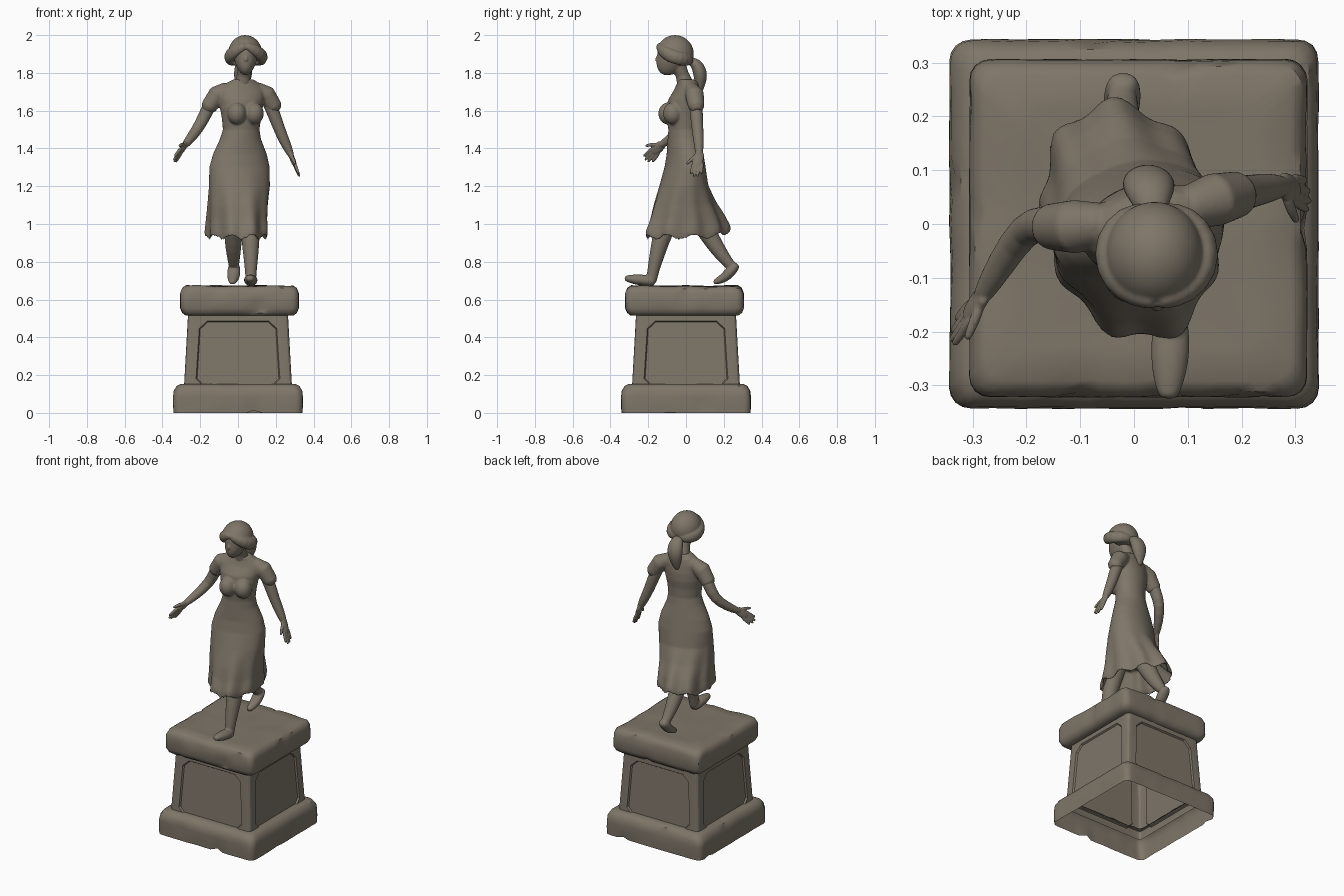
import bpy, bmesh, math, random
from mathutils import Vector, Matrix, noise

random.seed(4)
if "Cube" in bpy.data.objects:
    bpy.data.objects.remove(bpy.data.objects["Cube"], do_unlink=True)

stone = bpy.data.materials.new("weathered_stone")
stone.use_nodes = True
stone.diffuse_color = (0.21, 0.18, 0.14, 1)
stone.node_tree.nodes["Principled BSDF"].inputs["Base Color"].default_value = stone.diffuse_color
TWIST = Matrix.Rotation(math.radians(15), 3, 'Z')   # the whole body turns a little


def finish(name, bm, subsurf=0, voxel=0, smooth=0, angle=None):
    bmesh.ops.recalc_face_normals(bm, faces=bm.faces)
    mesh = bpy.data.meshes.new(name)
    bm.to_mesh(mesh)
    bm.free()
    mesh.materials.append(stone)
    mesh.polygons.foreach_set("use_smooth", [True] * len(mesh.polygons))
    ob = bpy.data.objects.new(name, mesh)
    bpy.context.collection.objects.link(ob)
    if subsurf:
        ob.modifiers.new("round", 'SUBSURF').levels = subsurf
        ob.modifiers["round"].render_levels = subsurf
    if voxel:
        m = ob.modifiers.new("merge", 'REMESH')
        m.mode, m.voxel_size, m.use_smooth_shade = 'VOXEL', voxel, True
    if smooth:
        m = ob.modifiers.new("soften", 'SMOOTH')
        m.iterations = smooth
    if angle:
        bpy.ops.object.select_all(action='DESELECT')
        ob.select_set(True)
        bpy.context.view_layer.objects.active = ob
        bpy.ops.object.shade_smooth_by_angle(angle=math.radians(angle))
    return ob


def loft(bm, rings, start=True, end=True):
    rows = [[bm.verts.new(p) for p in r] for r in rings]
    n = len(rows[0])
    for a, b in zip(rows, rows[1:]):
        for i in range(n):
            bm.faces.new((a[i], a[(i + 1) % n], b[(i + 1) % n], b[i]))
    if start:
        bm.faces.new(rows[0][::-1])
    if end:
        bm.faces.new(rows[-1])


def tube(bm, pts, ref, flat=1.0, n=10):
    """Round-ended limb through (x, y, z, radius); flat scales it along ref."""
    ref = Vector(ref)
    c = [Vector(p[:3]) for p in pts]
    rings = []
    for i, p in enumerate(pts):
        d = (c[min(i + 1, len(c) - 1)] - c[max(i - 1, 0)]).normalized()
        v = (ref - d * ref.dot(d)).normalized()
        u = d.cross(v)

        def ring(k, off):
            return [c[i] + d * off + p[3] * k * (u * math.cos(t) + v * flat * math.sin(t))
                    for t in (math.tau * j / n for j in range(n))]
        if i == 0:
            rings.append(ring(0.6, -0.6 * p[3]))
        rings.append(ring(1, 0))
        if i == len(pts) - 1:
            rings.append(ring(0.6, 0.6 * p[3]))
    loft(bm, rings)


def ball(bm, centre, size, n=24):
    m = Matrix.Translation(centre) @ Matrix.Diagonal((*size, 1))
    return bmesh.ops.create_uvsphere(bm, u_segments=n, v_segments=n // 2 + 4, radius=1, matrix=m)["verts"]


# Pedestal base and cap: worn rounded squares, open underneath
def rounded_square(half, radius, z, centre, side=14, corner=4):
    pts = []
    for q in range(4):
        turn = Matrix.Rotation(q * math.pi / 2, 3, 'Z')
        k = half - radius
        line = [Vector((half, -k + 2 * k * i / side, z)) for i in range(side)]
        arc = [Vector((k + radius * math.cos(a), k + radius * math.sin(a), z))
               for a in (math.pi / 2 * i / corner for i in range(corner))]
        pts += [turn @ p + Vector((*centre, 0)) for p in line + arc]
    return pts


def slab(name, profile, centre, radius, closed):
    bm = bmesh.new()
    rings = [rounded_square(h, min(radius, h * 0.4), z, centre) for h, z in profile]
    loft(bm, rings, False, closed)
    for v in bm.verts:
        wear = noise.noise(v.co * 7) * 0.007
        chip = max(0, noise.noise(v.co * 17 + Vector((3, 1, 5))) - 0.35) * 0.05
        flat = Vector((v.co.x, v.co.y, 0))
        v.co -= flat.normalized() * (chip + abs(wear))
        if v.co.z > 0.6:
            v.co.z += wear * 1.3
        elif v.co.z < 0.005:
            v.co.z += chip
    finish(name, bm, angle=38)


slab("pedestal_base", [(.342, 0), (.344, .04), (.344, .085), (.341, .115), (.325, .143),
                       (.305, .153), (.27, .153)], (0, 0), .04, False)
slab("pedestal_cap", [(.25, .515), (.285, .515), (.305, .53), (.315, .555), (.315, .6), (.314, .635),
                      (.304, .66), (.285, .672), (.22, .672), (.14, .67), (.06, .672)],
     (.008, -.008), .04, True)

# Pedestal shaft: tapered sides with recessed panels that have cut corners
bm = bmesh.new()
loft(bm, [[(h * x, h * y, z) for x, y in ((1, 1), (-1, 1), (-1, -1), (1, -1))]
          for h, z in ((.288, .1), (.264, .53))], False, False)
posts = [e for e in bm.edges if abs(e.verts[0].co.z - e.verts[1].co.z) > .1]
bmesh.ops.bevel(bm, geom=posts, offset=.02, segments=3, affect='EDGES', profile=.5)


def panels():
    return sorted(bm.faces, key=lambda f: -f.calc_area())[:4]


bmesh.ops.inset_individual(bm, faces=panels(), thickness=.06)
bmesh.ops.bevel(bm, geom=list({v for f in panels() for v in f.verts}), offset=.04, affect='VERTICES')
bmesh.ops.recalc_face_normals(bm, faces=bm.faces)
bmesh.ops.inset_individual(bm, faces=panels(), thickness=.006, depth=-.01)
finish("pedestal_shaft", bm, angle=25)

# Dress: one lofted body with fluted skirt, hollow hem, bust and sleeves merged
SECTIONS = [(0, 0, 1.06, .10, .11), (-.01, .005, .955, .135, .20), (-.01, .005, .925, .155, .226),
            (-.007, .005, .96, .157, .222), (-.005, .003, 1.02, .156, .198), (0, -.008, 1.1, .158, .165),
            (.008, -.012, 1.2, .163, .127), (.008, -.005, 1.3, .163, .104), (.01, -.005, 1.37, .145, .093),
            (.013, -.01, 1.45, .11, .085), (.017, -.012, 1.5, .098, .08), (.018, -.015, 1.56, .105, .084),
            (.018, -.012, 1.61, .114, .087), (.02, -.008, 1.66, .12, .082), (.022, .005, 1.71, .125, .062),
            (.025, .008, 1.745, .09, .052), (.028, 0, 1.765, .055, .045)]
bm = bmesh.new()
rings = []
for x, y, z, rx, ry in SECTIONS:
    depth = max(0, (1.24 - z) / .32)
    ring = []
    for i in range(72):
        t = math.tau * i / 72
        k = 1 + .055 * depth * math.cos(9 * t + .8 * math.sin(2 * t))
        p = TWIST @ Vector((rx * k * math.cos(t), ry * k * math.sin(t), 0))
        lift = .03 * depth * max(0, math.sin(t)) ** 2 + .012 * depth * math.cos(9 * t)
        ring.append(p + Vector((x, y, z + lift)))
    rings.append(ring)
loft(bm, rings)
for s in (-1, 1):
    ball(bm, TWIST @ Vector((s * .048, -.085, 0)) + Vector((.018, 0, 1.585)), (.05, .052, .058))
tube(bm, [(-.06, 0, 1.712, .04), (-.11, -.005, 1.685, .05), (-.155, -.005, 1.62, .043)], (0, 1, 0), n=20)
tube(bm, [(.1, .03, 1.712, .04), (.15, .045, 1.685, .05), (.192, .055, 1.62, .043)], (0, 1, 0), n=20)
finish("dress", bm, voxel=.006, smooth=5)


# Arms with open hands
def arm(name, pts, direction, spread):
    bm = bmesh.new()
    tube(bm, pts, (0, 1, 0), n=12)
    wrist, d, s = Vector(pts[-1][:3]), Vector(direction).normalized(), Vector(spread).normalized()
    at = lambda along, across, r: (*(wrist + d * along + s * across), r)
    tube(bm, [at(-.01, 0, .015), at(.025, 0, .015), at(.055, 0, .013)], s, 1.9)
    for i in range(4):
        a = (i - 1.5) * .0145
        tip = (.1, .118, .122, .11)[i]
        tube(bm, [at(.045, a, .0095), at(.08, a * 1.15, .009), at(tip, a * 1.25, .0075)], s)
    tube(bm, [at(.005, .012, .011), at(.03, .038, .0105), at(.058, .055, .008)], s)
    finish(name, bm, subsurf=1, voxel=.0035, smooth=3)


arm("right_arm", [(-.12, 0, 1.68, .035), (-.165, 0, 1.6, .037), (-.2, -.003, 1.525, .032),
                  (-.245, -.07, 1.46, .029), (-.283, -.135, 1.415, .019)], (-.45, -.6, -.65), (0, -.74, .68))
arm("left_arm", [(.14, .045, 1.69, .035), (.185, .055, 1.6, .037), (.215, .06, 1.51, .032),
                 (.25, .068, 1.43, .029), (.28, .07, 1.365, .019)], (.37, -.15, -.92), (0, -1, .16))


# Legs with bare feet: left heel striking in front, right toes pushing off behind
def leg(name, shin, foot):
    bm = bmesh.new()
    tube(bm, shin, (1, 0, 0), n=14)
    tube(bm, foot, (1, 0, 0), 1.25, n=14)
    finish(name, bm, subsurf=1, voxel=.005, smooth=4)


leg("left_leg", [(.06, -.06, 1.1, .065), (.065, -.125, .95, .052), (.068, -.15, .85, .043),
                 (.068, -.175, .75, .031), (.068, -.182, .7, .03)],
    [(.068, -.178, .695, .027), (.068, -.22, .703, .03), (.066, -.265, .706, .029), (.064, -.315, .712, .018)])
leg("right_leg", [(-.02, .03, 1.1, .065), (-.025, .115, .95, .05), (-.025, .165, .87, .043),
                  (-.022, .225, .79, .03), (-.022, .25, .77, .026)],
    [(-.02, .262, .778, .026), (-.022, .232, .744, .03), (-.025, .2, .712, .026), (-.03, .155, .693, .016)])

# Neck and head with tapered chin and a soft nose
bm = bmesh.new()
tube(bm, [(.025, 0, 1.73, .045), (.03, -.02, 1.79, .036), (.04, -.045, 1.85, .04)], (0, 1, 0), n=16)
for v in ball(bm, (.04, -.07, 1.89), (.063, .083, .103), 32):
    low = max(0, 1.88 - v.co.z) / .1
    v.co.x = .04 + (v.co.x - .04) * (1 - .2 * low)
    v.co.y -= .03 * low
tube(bm, [(.043, -.145, 1.895, .007), (.043, -.156, 1.868, .01)], (1, 0, 0))
finish("head", bm, voxel=.005, smooth=4)

# Hair: swept dome, parted rolls over the ears, and a ponytail
bm = bmesh.new()
for v in ball(bm, (.038, -.058, 1.9), (.092, .1, .1), 32):
    v.co.z = max(v.co.z, 1.9 + (-.058 - v.co.y) * .45 if v.co.y < -.058 else 1.84)
for s in (-1, 1):
    path = [(.01, -.142, 1.94, .018), (.055, -.128, 1.918, .025), (.088, -.085, 1.89, .03),
            (.09, -.03, 1.875, .03), (.055, .012, 1.87, .028), (.01, .022, 1.87, .02)]
    tube(bm, [(.042 + s * x, y, z, r) for x, y, z, r in path], (0, 0, 1), 1.25, n=14)
finish("hair", bm, subsurf=1, voxel=.005, smooth=3)
bm = bmesh.new()
tube(bm, [(.035, .02, 1.865, .02), (.03, .055, 1.85, .033), (.028, .075, 1.805, .04),
          (.022, .078, 1.755, .033), (.015, .07, 1.69, .012)], (1, 0, 0), 1.3, n=14)
finish("ponytail", bm, subsurf=2)
